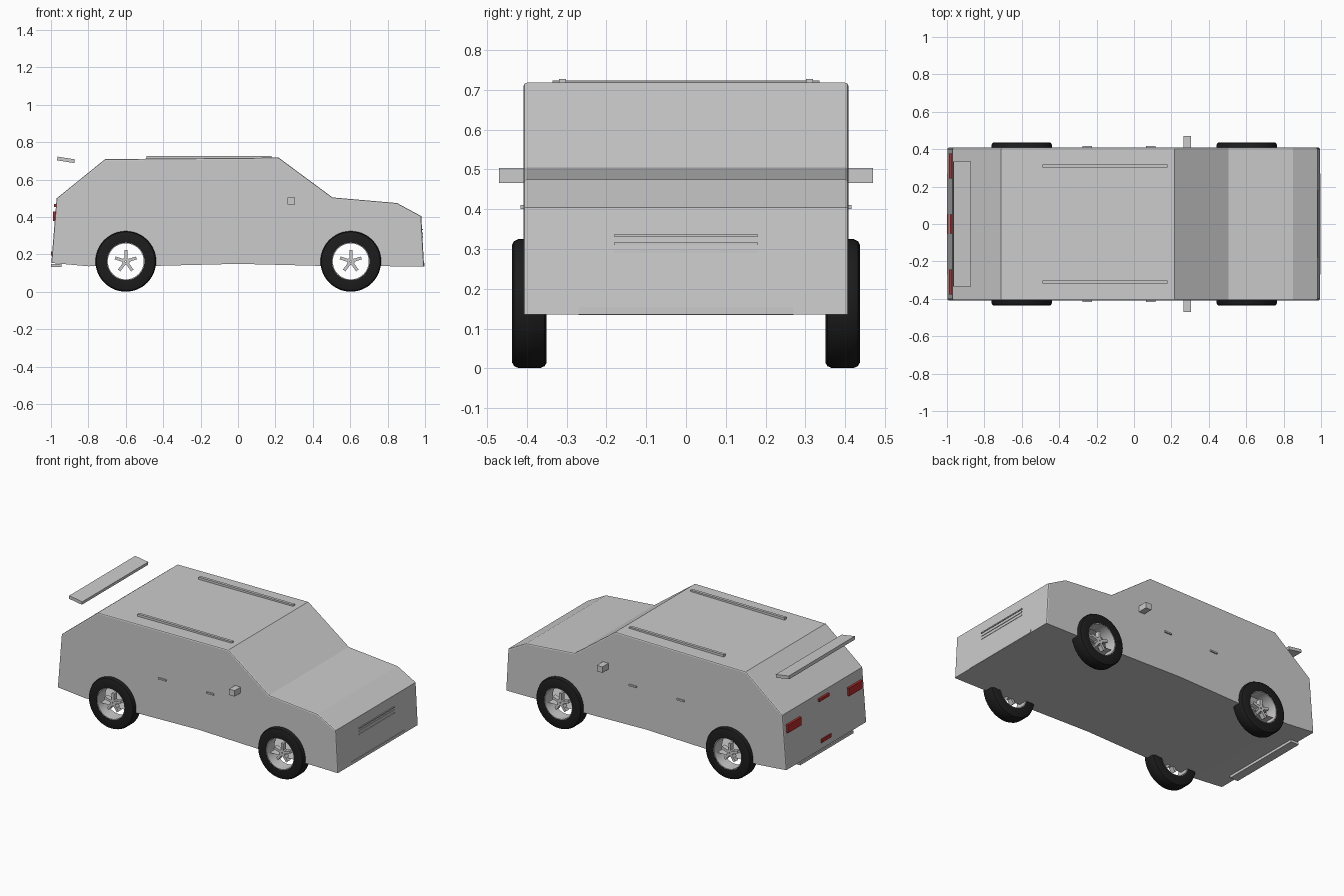
import bpy, bmesh, math
from mathutils import Matrix

old = bpy.data.objects.get("Cube")
if old:
    bpy.data.objects.remove(old, do_unlink=True)


def material(name, r, g, b):
    m = bpy.data.materials.new(name)
    m.use_nodes = True
    m.diffuse_color = (r, g, b, 1)
    m.node_tree.nodes["Principled BSDF"].inputs["Base Color"].default_value = (r, g, b, 1)
    return m


GREY = material("silver grey", 0.6, 0.6, 0.6)
BLACK = material("tyre black", 0.012, 0.012, 0.012)
RED = material("light red", 0.5, 0.025, 0.025)


def finish(name, bm, mat, smooth=False):
    bmesh.ops.recalc_face_normals(bm, faces=bm.faces)
    me = bpy.data.meshes.new(name)
    bm.to_mesh(me)
    bm.free()
    me.materials.append(mat)
    ob = bpy.data.objects.new(name, me)
    bpy.context.collection.objects.link(ob)
    if smooth:
        bpy.ops.object.select_all(action="DESELECT")
        ob.select_set(True)
        bpy.context.view_layer.objects.active = ob
        bpy.ops.object.shade_smooth_by_angle(angle=math.radians(35))
    return ob


def box(name, center, size, mat=GREY, tilt=0):
    bm = bmesh.new()
    bmesh.ops.create_cube(bm, size=1)
    bm.transform(Matrix.Translation(center) @ Matrix.Rotation(tilt, 4, "Y")
                 @ Matrix.Diagonal((*size, 1)))
    return finish(name, bm, mat)


def lathe(name, profile, center, mat, steps=48):
    # closed (radius, y) profile spun around the axle
    bm = bmesh.new()
    rings = []
    for i in range(steps):
        a = math.tau * i / steps
        rings.append([bm.verts.new((r * math.cos(a), y, r * math.sin(a))) for r, y in profile])
    n = len(profile)
    for i in range(steps):
        p, q = rings[i], rings[(i + 1) % steps]
        for j in range(n):
            k = (j + 1) % n
            bm.faces.new((p[j], p[k], q[k], q[j]))
    bm.transform(Matrix.Translation(center))
    return finish(name, bm, mat, True)


# Body: hollow shell with wheel openings in both side panels
WHEEL_Z, ARCH_R, HALF = 0.163, 0.125, 0.408


def arch(cx):
    start = -0.2
    span = math.pi - 2 * start
    return [(cx - ARCH_R * math.cos(start + span * i / 16),
             WHEEL_Z + ARCH_R * math.sin(start + span * i / 16)) for i in range(17)]


upper = [(0.995, 0.135), (0.98, 0.405), (0.85, 0.475), (0.505, 0.505),
         (0.217, 0.718), (-0.71, 0.71), (-0.97, 0.5), (-0.998, 0.155), (-0.8, 0.137)]
rear_arch, front_arch = arch(-0.6), arch(0.6)
outline = upper + rear_arch + [(0, 0.15)] + front_arch
in_arch = {round(x, 5) for a in (rear_arch, front_arch) for x, z in a[1:-1]}

bm = bmesh.new()
sides = [[bm.verts.new((x, s * HALF, z)) for x, z in outline] for s in (-1, 1)]
for ring in sides:
    bm.faces.new(ring)
strip = [i for i, (x, z) in enumerate(outline)
         if not (round(x, 5) in in_arch and i >= len(upper))]
for a, b in zip(strip, strip[1:] + strip[:1]):
    bm.faces.new((sides[0][a], sides[0][b], sides[1][b], sides[1][a]))
bmesh.ops.recalc_face_normals(bm, faces=bm.faces)
rims = [e for r in sides for e in bm.edges
        if e.verts[0] in r and e.verts[1] in r and len(e.link_faces) == 2
        and max(v.co.z for v in e.verts) > 0.4]
bmesh.ops.bevel(bm, geom=rims, offset=0.008, segments=2, affect="EDGES", profile=0.5)
finish("body_shell", bm, GREY)

# Wheels
tyre = [(0.1, 0.352), (0.148, 0.35), (0.157, 0.355), (0.162, 0.366),
        (0.162, 0.421), (0.157, 0.432), (0.148, 0.437), (0.1, 0.435)]
barrel = [(0.096, 0.353), (0.1005, 0.353), (0.1005, 0.434), (0.096, 0.434)]
hub = [(0.004, 0.385), (0.02, 0.385), (0.02, 0.415), (0.004, 0.415)]
for end, cx in (("front", 0.603), ("rear", -0.6)):
    for side, s in (("left", 1), ("right", -1)):
        c = (cx, 0, WHEEL_Z)
        tag = f"{end}_{side}"
        for part, prof, mat in (("tyre", tyre, BLACK), ("rim", barrel, GREY), ("hub", hub, GREY)):
            lathe(f"{tag}_{part}", [(r, s * y) for r, y in prof], c, mat)
        bm = bmesh.new()
        for i in range(5):
            m = (Matrix.Translation((cx, s * 0.4, WHEEL_Z)) @ Matrix.Rotation(math.tau * i / 5, 4, "Y")
                 @ Matrix.Translation((0, 0, 0.036)) @ Matrix.Diagonal((0.016, 0.03, 0.048, 1)))
            bmesh.ops.create_cube(bm, size=1, matrix=m)
        finish(f"{tag}_spokes", bm, GREY)

# Mirrored side fittings
for side, s in (("left", 1), ("right", -1)):
    box(f"{side}_roof_rail", (-0.155, s * 0.31, 0.719), (0.67, 0.018, 0.016))
    box(f"{side}_mirror", (0.285, s * 0.437, 0.485), (0.04, 0.066, 0.038))
    box(f"{side}_tail_light", (-0.983, s * 0.31, 0.405), (0.014, 0.135, 0.052), RED)
    for end, x in (("front", 0.09), ("rear", -0.25)):
        box(f"{side}_{end}_handle", (x, s * 0.41, 0.406), (0.052, 0.012, 0.01))

# Floating rear spoiler
box("spoiler", (-0.92, 0, 0.706), (0.094, 0.67, 0.02), tilt=math.radians(9))

# Centre lights and bumpers
box("upper_brake_light", (-0.978, 0, 0.462), (0.014, 0.1, 0.018), RED)
box("lower_rear_light", (-0.994, 0, 0.205), (0.012, 0.1, 0.022), RED)
box("rear_bumper", (-0.972, 0, 0.142), (0.056, 0.54, 0.016))
box("front_bumper", (0.98, 0, 0.145), (0.034, 0.54, 0.018))

# Grille bars
for i, z in enumerate((0.334, 0.314, 0.294)):
    box(f"grille_bar_{i + 1}", (0.982, 0, z), (0.014, 0.36, 0.007))
